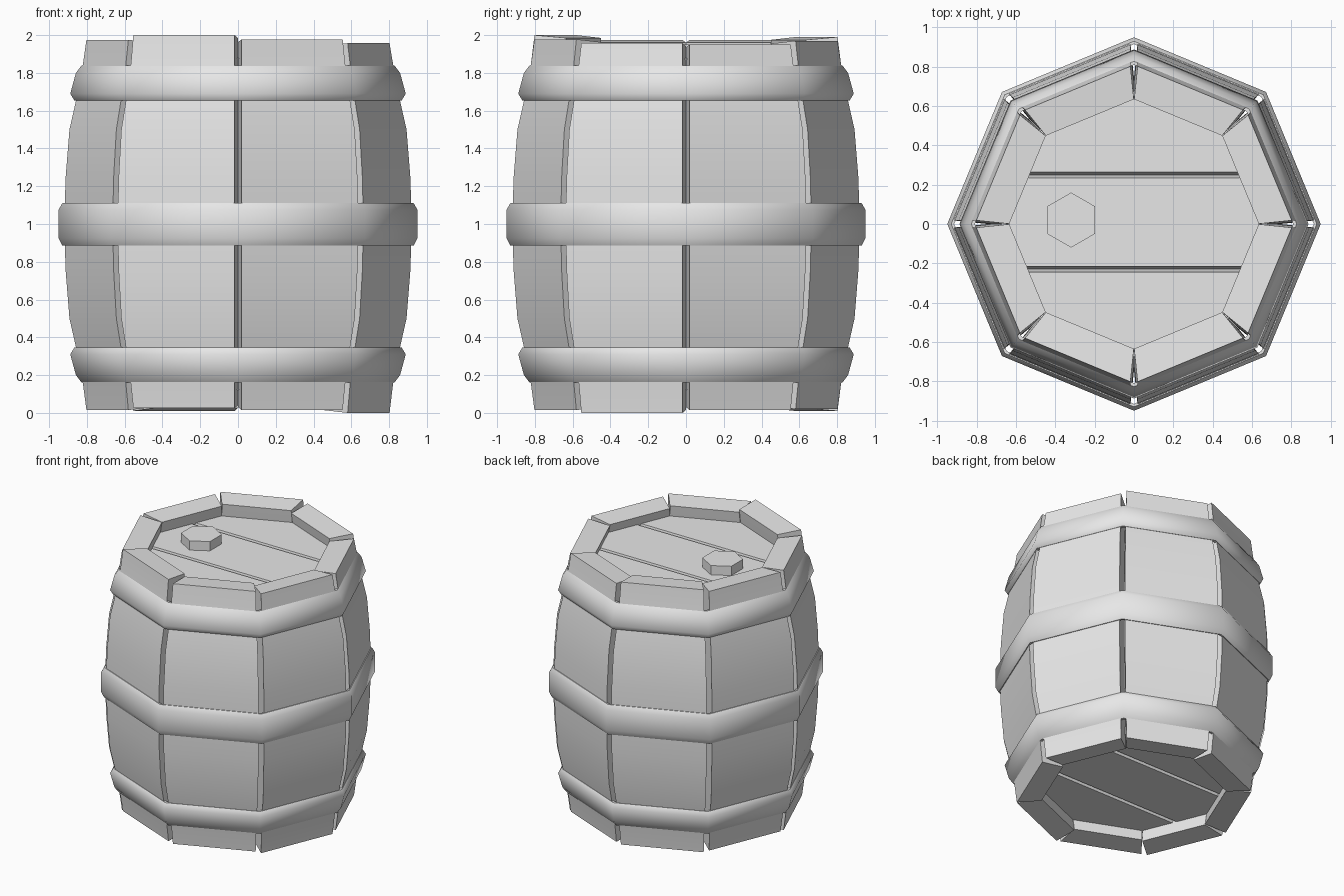
import bpy, bmesh, math
from math import cos, sin, pi
from mathutils import Vector

cube = bpy.data.objects.get("Cube")
if cube:
    bpy.data.objects.remove(cube, do_unlink=True)

grey = bpy.data.materials.new("light_grey")
grey.use_nodes = True
GREY = (0.8, 0.8, 0.8, 1)
grey.diffuse_color = GREY
grey.node_tree.nodes["Principled BSDF"].inputs["Base Color"].default_value = GREY

SIDES = 8
STEP = 2 * pi / SIDES


def finish(name, bm, smooth=None):
    bmesh.ops.recalc_face_normals(bm, faces=bm.faces)
    mesh = bpy.data.meshes.new(name)
    bm.to_mesh(mesh)
    bm.free()
    mesh.materials.append(grey)
    obj = bpy.data.objects.new(name, mesh)
    bpy.context.collection.objects.link(obj)
    if smooth:
        bpy.ops.object.select_all(action='DESELECT')
        obj.select_set(True)
        bpy.context.view_layer.objects.active = obj
        bpy.ops.object.shade_smooth_by_angle(angle=math.radians(smooth))
    return obj


def skin(bm, rings, closed=False):
    """Bridge equal vertex rings, capping the ends unless they loop."""
    n = len(rings[0])
    last = len(rings) if closed else len(rings) - 1
    for i in range(last):
        a, b = rings[i], rings[(i + 1) % len(rings)]
        for j in range(n):
            k = (j + 1) % n
            bm.faces.new((a[j], a[k], b[k], b[j]))
    if not closed:
        bm.faces.new(rings[0])
        bm.faces.new(rings[-1])


def corner(radius, angle, z):
    return Vector((radius * cos(angle), radius * sin(angle), z))


# Staves: bulging planks with wedge gaps and uneven ends
GAP, THICK, SLOPE = 0.02, 0.175, 0.015
BULGE = [(0.15, 0.828), (0.35, 0.866), (0.5, 0.9), (0.75, 0.92), (1.0, 0.928)]
BULGE += [(2 - z, r) for z, r in reversed(BULGE[:-1])]
TOPS = [1.95, 1.97, 1.99, 1.975, 1.975, 2.0, 1.978, 1.957]
BOTTOMS = [0.015, 0.02, 0.01, 0.02, 0.015, 0.025, 0.015, 0.0]

for s in range(SIDES):
    bm = bmesh.new()
    a0, a1 = s * STEP, (s + 1) * STEP
    along = (corner(1, a1, 0) - corner(1, a0, 0)).normalized()
    rings = []
    for z, r in [(BOTTOMS[s], 0.81)] + BULGE + [(TOPS[s], 0.81)]:
        inset = SLOPE if z < 0.1 else -SLOPE if z > 1.9 else 0
        points = (corner(r, a0, z) + along * GAP,
                  corner(r, a1, z) - along * GAP,
                  corner(r - THICK, a1, z + inset) - along * 0.001,
                  corner(r - THICK, a0, z + inset) + along * 0.001)
        rings.append([bm.verts.new(p) for p in points])
    skin(bm, rings)
    finish(f"stave_{s + 1}", bm, 30)


# Hoops: bevelled octagonal bands
def hoop(name, profile):
    bm = bmesh.new()
    rings = [[bm.verts.new(corner(r, s * STEP, z)) for r, z in profile]
             for s in range(SIDES)]
    skin(bm, rings, closed=True)
    finish(name, bm, 50)


MIDDLE = [(0.915, 0.885), (0.93, 0.885), (0.95, 0.925),
          (0.95, 1.075), (0.93, 1.11), (0.915, 1.11)]
UPPER = [(0.845, 1.655), (0.867, 1.655), (0.888, 1.69),
         (0.858, 1.80), (0.828, 1.84), (0.81, 1.84)]
hoop("middle_hoop", MIDDLE)
hoop("upper_hoop", UPPER)
hoop("lower_hoop", [(r, 2 - z) for r, z in UPPER])


# Lids: octagonal heads of three boards with V grooves between
def board(name, low, high, outer, inner):
    bm = bmesh.new()
    edge = [s * STEP for s in range(SIDES)]
    skin(bm, [[bm.verts.new(corner(0.68, a, z)) for a in edge]
              for z in (inner, outer)])
    depth = abs(outer - inner)
    up = 1 if outer > inner else -1
    for y, side in ((low, -1), (high, 1)):
        if y is None:
            continue
        normal = Vector((0, side * depth, up * 0.015))
        geom = bm.verts[:] + bm.edges[:] + bm.faces[:]
        bmesh.ops.bisect_plane(bm, geom=geom, plane_co=(0, y, inner),
                               plane_no=normal, clear_outer=True)
        bmesh.ops.holes_fill(bm, edges=[e for e in bm.edges if e.is_boundary])
    finish(name, bm)


SEAMS = [None, -0.23, 0.25, None]
for lid, outer, inner in (("top", 1.88, 1.82), ("bottom", 0.12, 0.18)):
    for i, label in enumerate(("front", "centre", "back")):
        board(f"{lid}_lid_{label}_board", SEAMS[i], SEAMS[i + 1], outer, inner)

# Bung: six-sided plug on the top lid
bm = bmesh.new()
skin(bm, [[bm.verts.new(corner(0.14, pi / 6 + i * pi / 3, z) + Vector((-0.32, 0.02, 0)))
           for i in range(6)] for z in (1.85, 1.95)])
finish("bung", bm)
